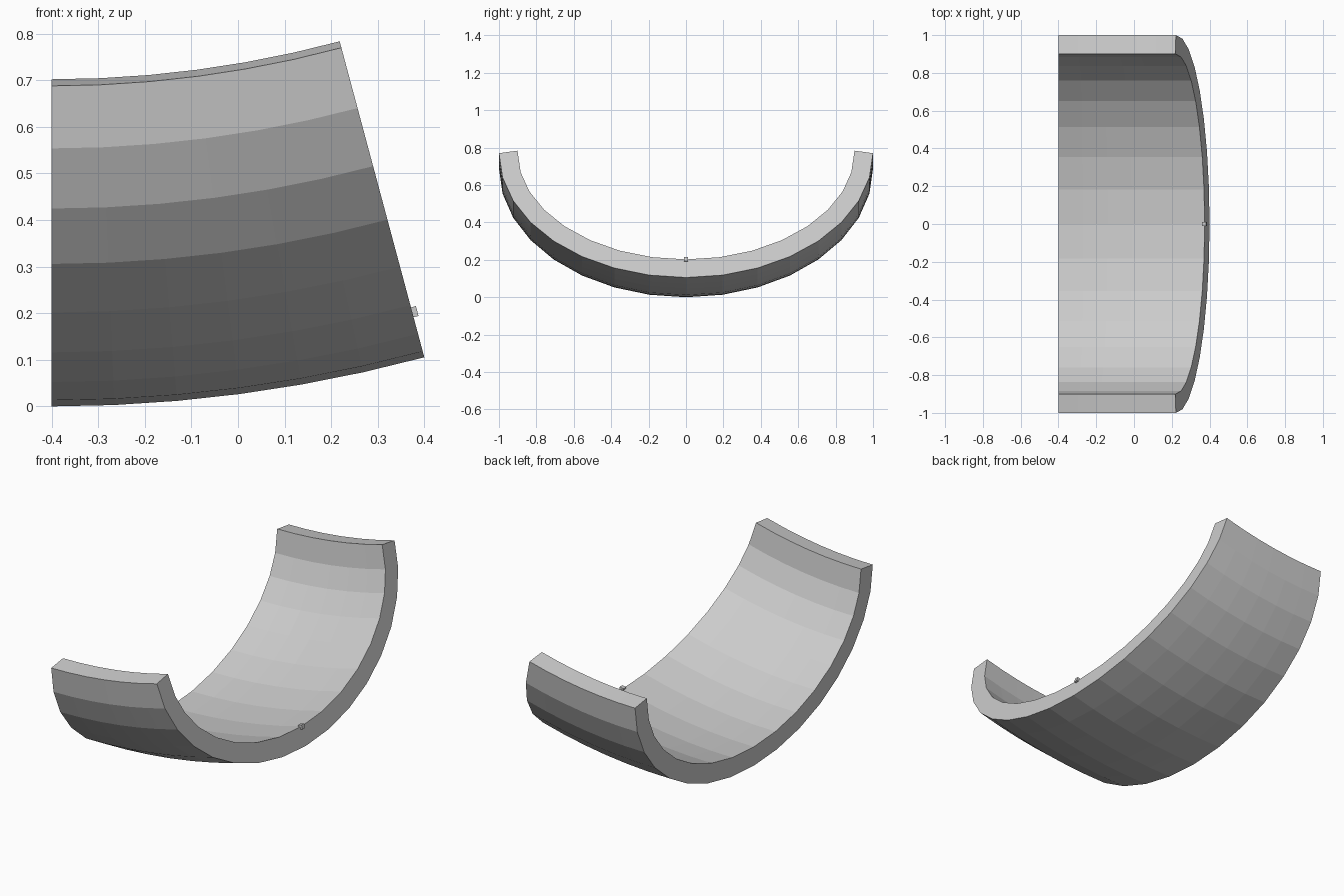
import bpy, bmesh
from math import sin, cos, pi, radians
from mathutils import Vector, Matrix

if "Cube" in bpy.data.objects:
    bpy.data.objects.remove(bpy.data.objects["Cube"])

X0, BEND = -0.4, radians(15)
R = 0.8 / sin(BEND)                      # bend radius at the trough bottom
A, B, WALL, SIDES, STEPS = 1.0, 0.688, 0.1, 16, 6
pivot = Vector((X0, 0, R))


def add_object(name, bm):
    bmesh.ops.recalc_face_normals(bm, faces=bm.faces)
    mesh = bpy.data.meshes.new(name)
    bm.to_mesh(mesh)
    bm.free()
    obj = bpy.data.objects.new(name, mesh)
    bpy.context.collection.objects.link(obj)
    return obj


# Half-ellipse profile (y, z) and an inner line at constant wall thickness
outer = [Vector((-A * cos(pi * i / SIDES), B - B * sin(pi * i / SIDES)))
         for i in range(SIDES + 1)]
normals = []
for p, q in zip(outer, outer[1:]):
    d = (q - p).normalized()
    normals.append(Vector((-d.y, d.x)))
inner = []
for i, p in enumerate(outer):
    n1, n2 = normals[max(i - 1, 0)], normals[min(i, SIDES - 1)]
    n = (n1 + n2).normalized()
    inner.append(p + n * WALL / n.dot(n1))

# Curved trough: closed profile spun upward through the bend
bm = bmesh.new()
ring = [bm.verts.new((X0, p.x, p.y)) for p in outer + inner[::-1]]
edges = [bm.edges.new((ring[i - 1], ring[i])) for i in range(len(ring))]
bmesh.ops.spin(bm, geom=ring + edges, cent=pivot, axis=(0, -1, 0),
               angle=BEND, steps=STEPS)
bmesh.ops.holes_fill(bm, edges=[e for e in bm.edges if e.is_boundary], sides=0)
add_object("curved_trough", bm)

# Small marker cube on the inner lip of the raised end
lip = Matrix.Translation(pivot) @ Matrix.Rotation(-BEND, 4, 'Y') \
    @ Matrix.Translation((0, 0, WALL - R))
bm = bmesh.new()
bmesh.ops.create_cube(bm, size=0.022, matrix=lip)
add_object("lip_marker", bm)
